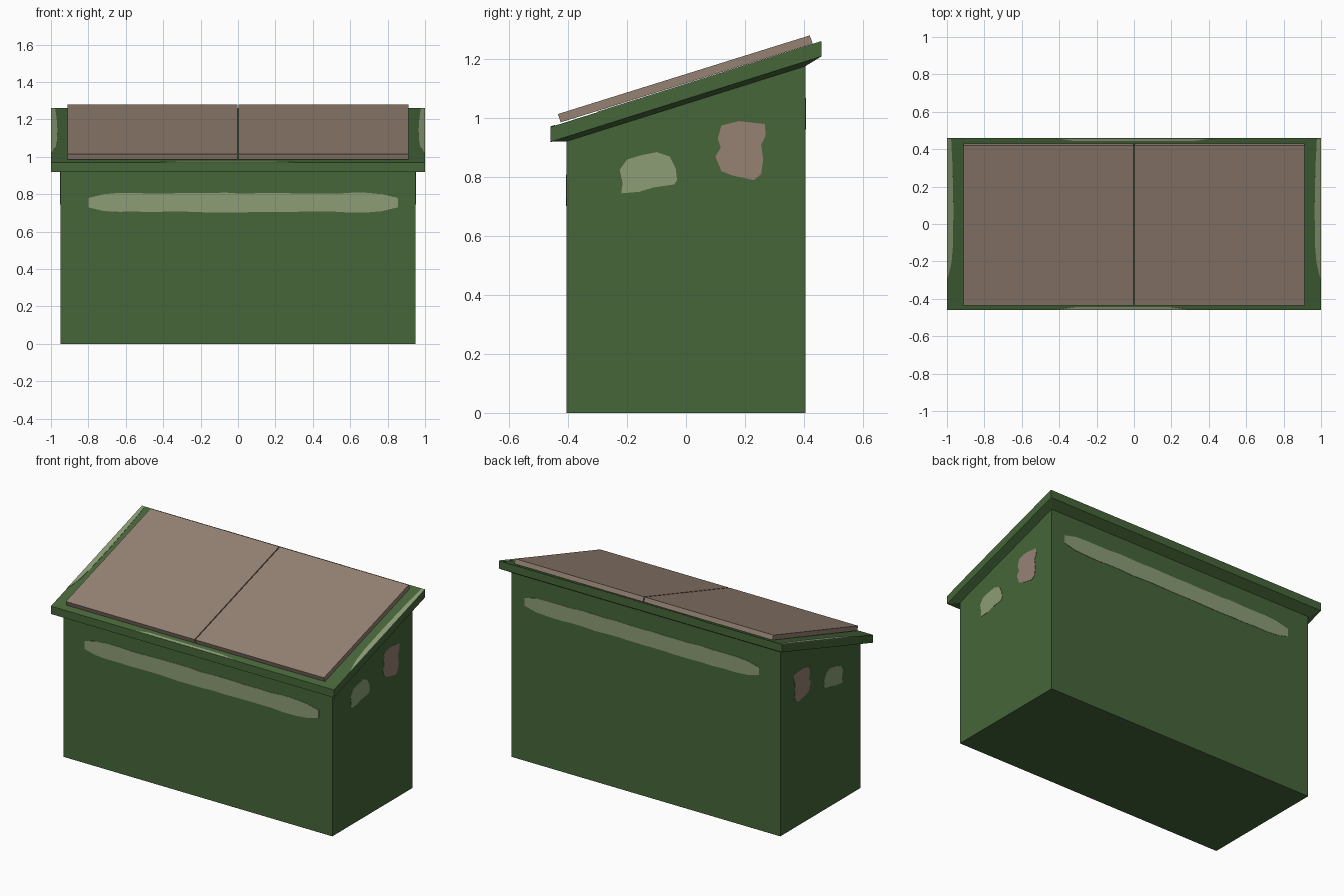
import bpy, bmesh, math, random
from mathutils import Vector

if "Cube" in bpy.data.objects:
    bpy.data.objects.remove(bpy.data.objects["Cube"])

random.seed(4)


def material(name, srgb):
    m = bpy.data.materials.new(name)
    m.diffuse_color = [((c / 255 + 0.055) / 1.055) ** 2.4 for c in srgb] + [1]
    m.use_nodes = True
    m.node_tree.nodes["Principled BSDF"].inputs["Base Color"].default_value = m.diffuse_color
    return m


GREEN = material("dark green", (70, 102, 57))
PALE = material("pale green", (140, 157, 118))
BROWN = material("dusty brown", (150, 130, 116))


def loft(name, rings, mat):
    """Closed solid through a stack of point rings with equal counts."""
    bm = bmesh.new()
    rows = [[bm.verts.new(p) for p in ring] for ring in rings]
    n = len(rows[0])
    for a, b in zip(rows, rows[1:]):
        for i in range(n):
            j = (i + 1) % n
            bm.faces.new((a[i], a[j], b[j], b[i]))
    bm.faces.new(rows[0])
    bm.faces.new(rows[-1])
    bmesh.ops.recalc_face_normals(bm, faces=bm.faces)
    me = bpy.data.meshes.new(name)
    bm.to_mesh(me)
    bm.free()
    me.materials.append(mat)
    ob = bpy.data.objects.new(name, me)
    bpy.context.collection.objects.link(ob)
    return ob


def plate(name, points, normal, mat):
    """Thin paint patch straddling a surface by 2 mm each way."""
    d = Vector(normal).normalized() * 0.002
    pts = [Vector(p) for p in points]
    return loft(name, [[p - d for p in pts], [p + d for p in pts]], mat)


SLOPE = 0.29 / 0.92


def roof_z(y):
    return 1.115 + SLOPE * y


def sloped_rect(x, y, drop):
    return [(sx * x, sy * y, roof_z(sy * y) - drop)
            for sx, sy in ((-1, -1), (1, -1), (1, 1), (-1, 1))]


# Bin body with sloping top, tucked into the rim
W, D = 0.95, 0.405
base = [(-W, -D, 0), (W, -D, 0), (W, D, 0), (-W, D, 0)]
loft("bin_body", [base, sloped_rect(W, D, 0.06)], GREEN)

# Overhanging rim with a slanted underside
loft("roof_rim", [sloped_rect(W, D, 0.066), sloped_rect(1.0, 0.46, 0.05),
                  sloped_rect(1.0, 0.46, 0.0)], GREEN)

# Pair of lid panels
profile = [(-0.425, 0.986), (0.43, 1.253), (0.42, 1.281), (-0.435, 1.014)]
for side, x0, x1 in (("left", -0.912, -0.003), ("right", 0.003, 0.912)):
    loft("lid_" + side, [[(x, y, z) for y, z in profile] for x in (x0, x1)], BROWN)


# Long worn stripes on front and back
def stripe(y, z):
    x0, x1, h = -0.80, 0.855, 0.05
    steps = 20
    xs = [x0 + (x1 - x0) * i / steps for i in range(steps + 1)]

    def half(i):
        end = min(i, steps - i)
        return h * (0.5, 0.9)[end] if end < 2 else h + random.uniform(-0.003, 0.004)
    low = [(x, y, z - half(i)) for i, x in enumerate(xs)]
    high = [(x, y, z + half(i)) for i, x in enumerate(xs)]
    return low + high[::-1]


plate("front_worn_stripe", stripe(-D, 0.755), (0, 1, 0), PALE)
plate("back_worn_stripe", stripe(D, 1.015), (0, 1, 0), PALE)

# Worn spots on the side walls and worn edges on top of the rim
pale_spot = [(-.22, .745), (-.16, .75), (-.11, .765), (-.04, .775), (-.03, .79),
             (-.035, .83), (-.055, .87), (-.1, .885), (-.15, .875), (-.2, .86),
             (-.225, .825), (-.215, .78)]
brown_spot = [(.12, .82), (.16, .805), (.23, .79), (.255, .81), (.262, .86),
              (.255, .91), (.27, .94), (.268, .98), (.18, .99), (.12, .975),
              (.108, .93), (.118, .9), (.1, .87)]
edge = [(1.0, .459), (.978, .459), (.97, .3), (.966, .1), (.967, -.1),
        (.975, -.2), (.988, -.26), (1.0, -.3)]
up = (0, -SLOPE, 1)
for side, s in (("left", -1), ("right", 1)):
    plate(side + "_pale_spot", [(s * W, y, z) for y, z in pale_spot], (1, 0, 0), PALE)
    plate(side + "_brown_spot", [(s * W, y, z) for y, z in brown_spot], (1, 0, 0), BROWN)
    plate(side + "_rim_wear", [(s * x, y, roof_z(y)) for x, y in edge], up, PALE)

# Worn streaks along the front and back of the rim
for name, s, x0, x1 in (("front", -1, -0.42, 0.3), ("back", 1, -0.42, 0.42)):
    streak = [(x0, .459), (x0 + .1, .444), (x1 - .1, .444), (x1, .459)]
    plate(name + "_rim_wear", [(x, s * y, roof_z(s * y)) for x, y in streak], up, PALE)
